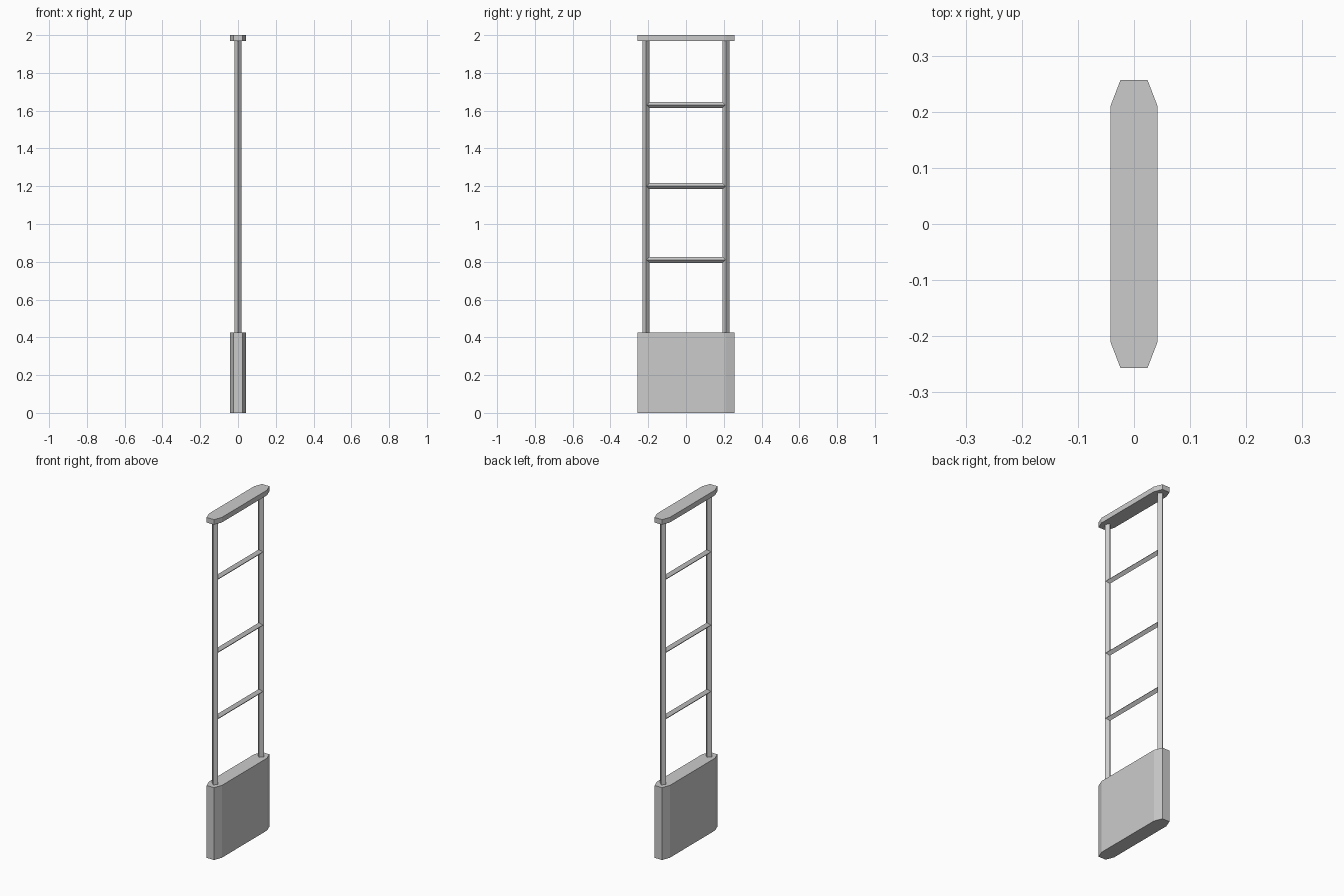
import bpy, bmesh, math
from mathutils import Vector

if "Cube" in bpy.data.objects:
    bpy.data.objects.remove(bpy.data.objects["Cube"])


def prism(name, profile, z0, z1):
    """Extrude a closed XY outline from z0 to z1."""
    bm = bmesh.new()
    face = bm.faces.new([bm.verts.new((x, y, z0)) for x, y in profile])
    ext = bmesh.ops.extrude_face_region(bm, geom=[face])
    top = [v for v in ext["geom"] if isinstance(v, bmesh.types.BMVert)]
    bmesh.ops.translate(bm, verts=top, vec=(0, 0, z1 - z0))
    bmesh.ops.recalc_face_normals(bm, faces=bm.faces)
    mesh = bpy.data.meshes.new(name)
    bm.to_mesh(mesh)
    bm.free()
    obj = bpy.data.objects.new(name, mesh)
    bpy.context.collection.objects.link(obj)
    return obj


def diamond(r, cy=0.0):
    return [(r, cy), (0, cy + r), (-r, cy), (0, cy - r)]


# Elongated octagon shared by the base and the top cap
outline = [(0.042, -0.21), (0.042, 0.21), (0.024, 0.257), (-0.024, 0.257),
           (-0.042, 0.21), (-0.042, -0.21), (-0.024, -0.257), (0.024, -0.257)]
BASE_TOP, CAP_BOTTOM, POST_Y = 0.425, 1.97, 0.212

prism("base", outline, 0.0, BASE_TOP)
prism("top_cap", outline, CAP_BOTTOM, 2.0)

# Four-sided uprights
for label, side in (("front", -1), ("back", 1)):
    prism(label + "_post", diamond(0.019, side * POST_Y), BASE_TOP, CAP_BOTTOM)

# Four-sided crossbars running between the uprights
for i, z in enumerate((0.81, 1.20, 1.63)):
    bar = prism(f"crossbar_{i + 1}", diamond(0.016), -POST_Y, POST_Y)
    bar.rotation_euler.x = math.radians(90)
    bar.location = Vector((0, 0, z))
